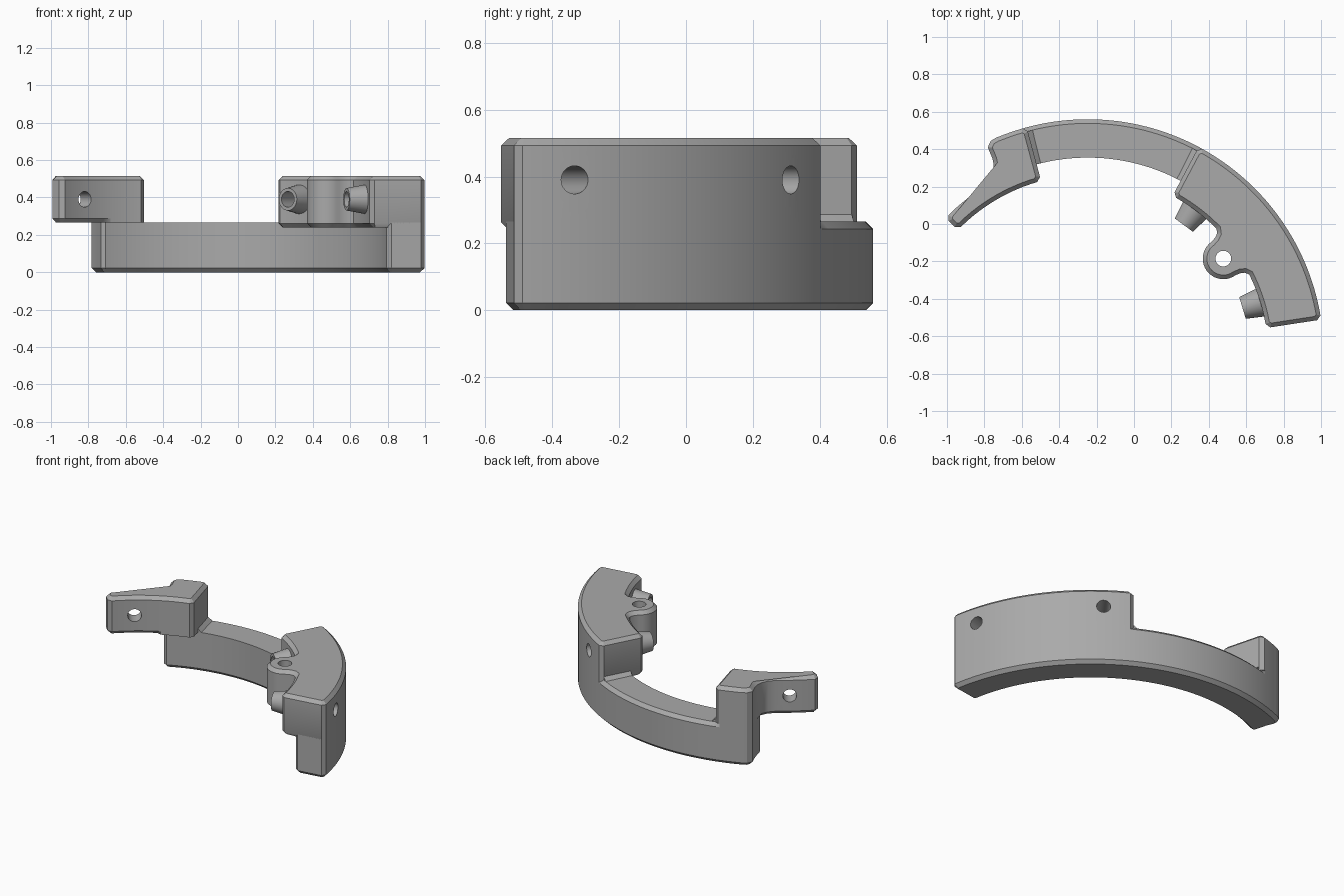
import bpy, bmesh
from math import cos, sin, radians, degrees, atan2, hypot
from mathutils import Vector, Matrix

cube = bpy.data.objects.get("Cube")
if cube:
    bpy.data.objects.remove(cube, do_unlink=True)

# Common dimensions: arc centre, radii, heights and hole size
CX, CY = -0.247, -0.702
OUTER, MIDDLE, INNER = 1.262, 1.057, 0.965
BASE_TOP, OVERHANG, TOP = 0.265, 0.24, 0.515
CHAMFER, HOLE, HOLE_Z = 0.022, 0.042, 0.39
START, SPLIT, GAP_END, TIP = 8.7, 62, 105, 136
LUG = 35.5

grey = bpy.data.materials.new("matte_grey")
grey.use_nodes = True
grey.diffuse_color = (0.4, 0.4, 0.4, 1)
grey.node_tree.nodes["Principled BSDF"].inputs["Base Color"].default_value = (0.4, 0.4, 0.4, 1)


def polar(r, a):
    return Vector((CX + r * cos(radians(a)), CY + r * sin(radians(a))))


def arc(r, a, b):
    n = max(2, round(abs(b - a) / 1.5))
    return [polar(r, a + (b - a) * i / n) for i in range(n + 1)]


def radius(p):
    return hypot(p.x - CX, p.y - CY)


def angle(p):
    return degrees(atan2(p.y - CY, p.x - CX))


def cut_corners(pts):
    """Replace every sharp outward corner by a small flat."""
    out = []
    for i, p in enumerate(pts):
        u = (p - pts[i - 1]).normalized()
        v = (pts[(i + 1) % len(pts)] - p).normalized()
        if u.dot(v) < 0.5 and u.cross(v) > 0:
            out += [p - u * CHAMFER, p + v * CHAMFER]
        else:
            out.append(p)
    return out


def inset(pts, weight):
    """Move each outline point inward by the chamfer where the rule applies."""
    out = []
    for i, p in enumerate(pts):
        u = (p - pts[i - 1]).normalized()
        v = (pts[(i + 1) % len(pts)] - p).normalized()
        m, n = Vector((-u.y, u.x)), Vector((-v.y, v.x))
        out.append(p + (m + n) / (1 + m.dot(n)) * CHAMFER * weight(p))
    return out


def finish(name, bm):
    bmesh.ops.recalc_face_normals(bm, faces=bm.faces)
    mesh = bpy.data.meshes.new(name)
    bm.to_mesh(mesh)
    bm.free()
    mesh.materials.append(grey)
    obj = bpy.data.objects.new(name, mesh)
    bpy.context.collection.objects.link(obj)
    return obj


def prism(name, pts, z0, z1, low, high):
    """Extruded outline with chamfered lower and upper rims."""
    pts = cut_corners(pts)
    bm = bmesh.new()
    rings = []
    for ring, z in ((inset(pts, low), z0), (pts, z0 + CHAMFER),
                    (pts, z1 - CHAMFER), (inset(pts, high), z1)):
        rings.append([bm.verts.new((p.x, p.y, z)) for p in ring])
    for a, b in zip(rings, rings[1:]):
        for i in range(len(a)):
            j = (i + 1) % len(a)
            bm.faces.new((a[i], a[j], b[j], b[i]))
    bm.faces.new(rings[0][::-1])
    bm.faces.new(rings[-1])
    return finish(name, bm)


def cone(name, start, end, r1, r2):
    """Round bar between two points."""
    start, end = Vector(start), Vector(end)
    axis = end - start
    place = Matrix.Translation((start + end) / 2) @ axis.to_track_quat('Z', 'Y').to_matrix().to_4x4()
    bm = bmesh.new()
    bmesh.ops.create_cone(bm, cap_ends=True, segments=32, radius1=r1, radius2=r2,
                          depth=axis.length, matrix=place)
    return finish(name, bm)


def radial_cone(name, a, r_from, r_to, s1, s2):
    return cone(name, (*polar(r_from, a), HOLE_Z), (*polar(r_to, a), HOLE_Z), s1, s2)


def drill(obj, cutters):
    bpy.context.view_layer.objects.active = obj
    for c in cutters:
        mod = obj.modifiers.new("hole", 'BOOLEAN')
        mod.operation, mod.solver, mod.object = 'DIFFERENCE', 'EXACT', c
        bpy.ops.object.modifier_apply(modifier=mod.name)


def everywhere(p):
    return 1


# Rounded shoulder shared by the base and the right block
shoulder = [Vector(p) for p in ((-0.735, 0.463), (-0.765, 0.445), (-0.782, 0.41), (-0.757, 0.35))]

# Base ring
base = prism("base_ring", arc(OUTER, START, SPLIT) + arc(OUTER, SPLIT, GAP_END)[1:]
             + arc(OUTER, GAP_END, 112)[1:] + shoulder + arc(MIDDLE, 117, START), 0, BASE_TOP, everywhere,
             lambda p: radius(p) > 1.15 and SPLIT - 1 < angle(p) < GAP_END + 0.5)

# Left block with a rounded lug on its inner face
lug_centre = polar(0.89, LUG)
lug = [lug_centre + 0.11 * Vector((cos(radians(LUG + t)), sin(radians(LUG + t))))
       for t in range(90, 271, 10)]
fillet = ((9, INNER), (7.8, 0.95), (7.2, 0.925))
left_block = prism("left_block", arc(OUTER, START, SPLIT) + arc(INNER, SPLIT, LUG + 10)
                   + [polar(r, LUG + d) for d, r in fillet] + lug
                   + [polar(r, LUG - d) for d, r in reversed(fillet)]
                   + arc(INNER, LUG - 10, START),
                   OVERHANG, TOP, lambda p: radius(p) < 1, everywhere)

# Right block narrowing into a thin arm
hollow = [Vector(p) for p in ((-0.75, 0.315), (-0.755, 0.275), (-0.773, 0.235),
                              (-0.805, 0.2), (-0.855, 0.165))]
right_block = prism("right_block", arc(OUTER, GAP_END, 112) + shoulder + hollow
                    + arc(MIDDLE, 127.5, TIP) + arc(INNER, TIP, GAP_END),
                    BASE_TOP, TOP, lambda p: angle(p) > 117.2, everywhere)

# Tapered spouts on the inner face of the left block
spout_angles = {"front": 17, "back": 53.6}
spouts = {n: radial_cone(n + "_spout", a, 1.0, 0.865, 0.084, 0.06) for n, a in spout_angles.items()}

# Drilled holes
cutters = {n: radial_cone(n + "_cutter", a, 0.8, 1.35, HOLE, HOLE) for n, a in spout_angles.items()}
cutters["lug"] = cone("lug_cutter", (*lug_centre, 0.1), (*lug_centre, 0.7), HOLE, HOLE)
cutters["arm"] = radial_cone("arm_cutter", 126.4, 0.85, 1.15, HOLE, HOLE)
drill(left_block, [cutters["front"], cutters["back"], cutters["lug"]])
drill(right_block, [cutters["arm"]])
for n, spout in spouts.items():
    drill(spout, [cutters[n]])
for c in cutters.values():
    bpy.data.objects.remove(c, do_unlink=True)

# Small sloped fillets where the blocks rise from the base
fillets = []
for name, a, step in (("left_fillet", SPLIT, 1.2), ("right_fillet", GAP_END, -1.2)):
    bm = bmesh.new()
    for r in (MIDDLE, OUTER - CHAMFER):
        for da, z in ((0, BASE_TOP + CHAMFER), (0, BASE_TOP - 0.01), (step, BASE_TOP)):
            bm.verts.new((*polar(r, a + da), z))
    bmesh.ops.convex_hull(bm, input=bm.verts)
    fillets.append(finish(name, bm))

# Smooth the curved walls, keep the chamfers crisp
bpy.ops.object.select_all(action='DESELECT')
for obj in [base, left_block, right_block, *spouts.values(), *fillets]:
    obj.select_set(True)
bpy.context.view_layer.objects.active = base
bpy.ops.object.shade_smooth_by_angle(angle=radians(30))
